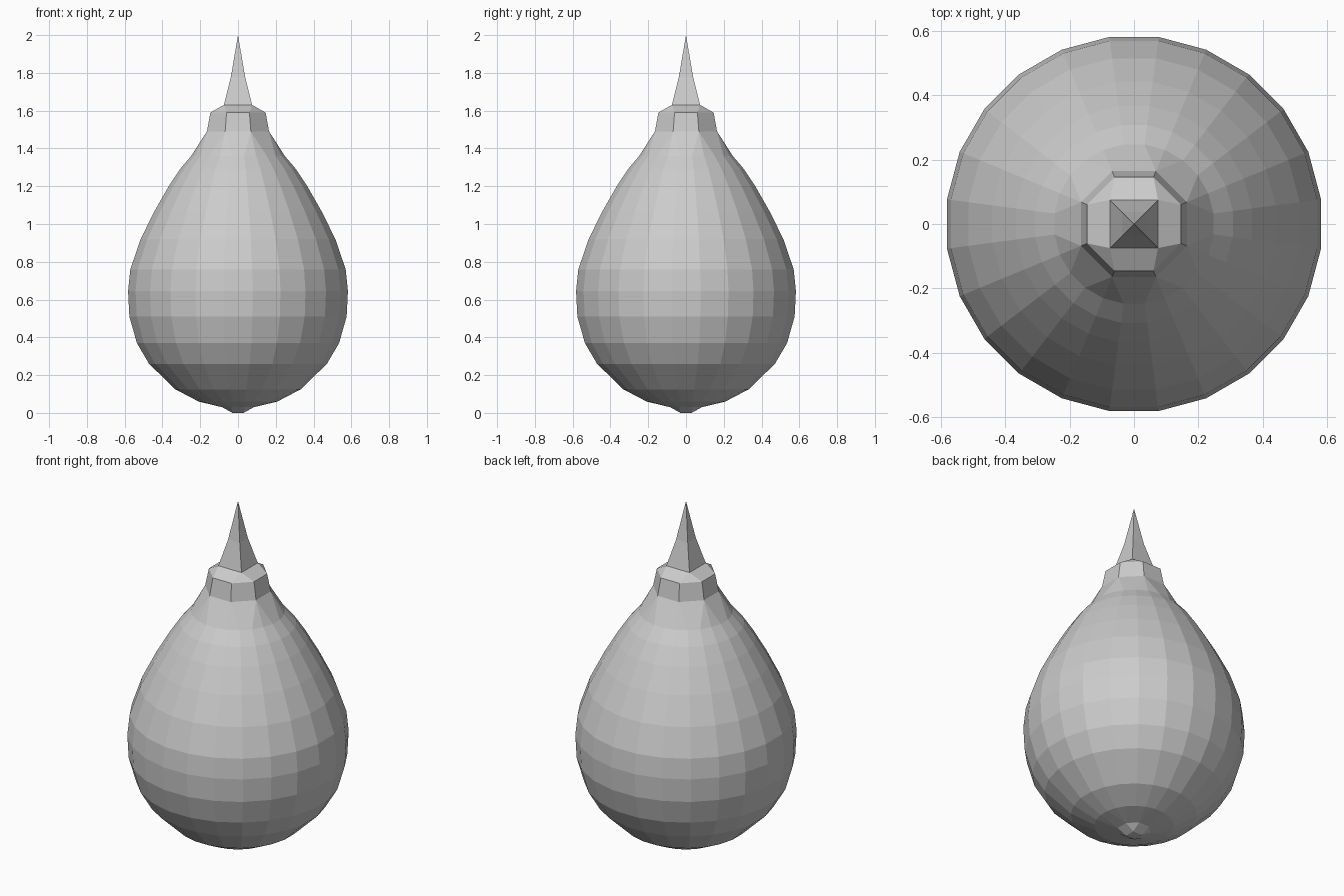
import bpy, bmesh
from math import cos, sin, pi

if "Cube" in bpy.data.objects:
    bpy.data.objects.remove(bpy.data.objects["Cube"])

N = 24  # sides of the round body

# Profile: (radius to vertices, height, distinct corners in this ring)
PROFILE = [
    (0.042, 0.00, 4),
    (0.09, 0.03, 8),
    (0.21, 0.06, 24),
    (0.335, 0.125, 24),
    (0.475, 0.26, 24),
    (0.54, 0.37, 24),
    (0.58, 0.51, 24),
    (0.587, 0.645, 24),
    (0.575, 0.76, 24),
    (0.52, 0.92, 24),
    (0.445, 1.07, 24),
    (0.37, 1.20, 24),
    (0.31, 1.29, 24),
    (0.25, 1.36, 24),
    (0.178, 1.49, 8),     # faceted collar
    (0.158, 1.59, 8),
    (0.106, 1.63, 4),     # square spike
    (0.053, 1.78, 4),
]


def ring(bm, r, z, corners):
    # Snap the N angles to the nearest of the wanted corners
    step = 2 * pi / corners
    verts = []
    for i in range(N):
        a = (i + 0.5) * 2 * pi / N
        a = (int(a / step) + 0.5) * step
        verts.append(bm.verts.new((r * cos(a), r * sin(a), z)))
    return verts


bm = bmesh.new()
rings = [ring(bm, *p) for p in PROFILE]

# Side walls
for low, high in zip(rings, rings[1:]):
    for i in range(N):
        j = (i + 1) % N
        bm.faces.new((low[i], low[j], high[j], high[i]))

# Pointed tip and closed bottom
tip = bm.verts.new((0, 0, 2))
base = bm.verts.new((0, 0, 0))
for i in range(N):
    j = (i + 1) % N
    bm.faces.new((rings[-1][i], rings[-1][j], tip))
    bm.faces.new((rings[0][j], rings[0][i], base))

# Weld snapped corners together
bmesh.ops.remove_doubles(bm, verts=bm.verts[:], dist=0.0005)
bmesh.ops.recalc_face_normals(bm, faces=bm.faces[:])

mesh = bpy.data.meshes.new("teardrop_body")
bm.to_mesh(mesh)
bm.free()
obj = bpy.data.objects.new("teardrop_body", mesh)
bpy.context.collection.objects.link(obj)
